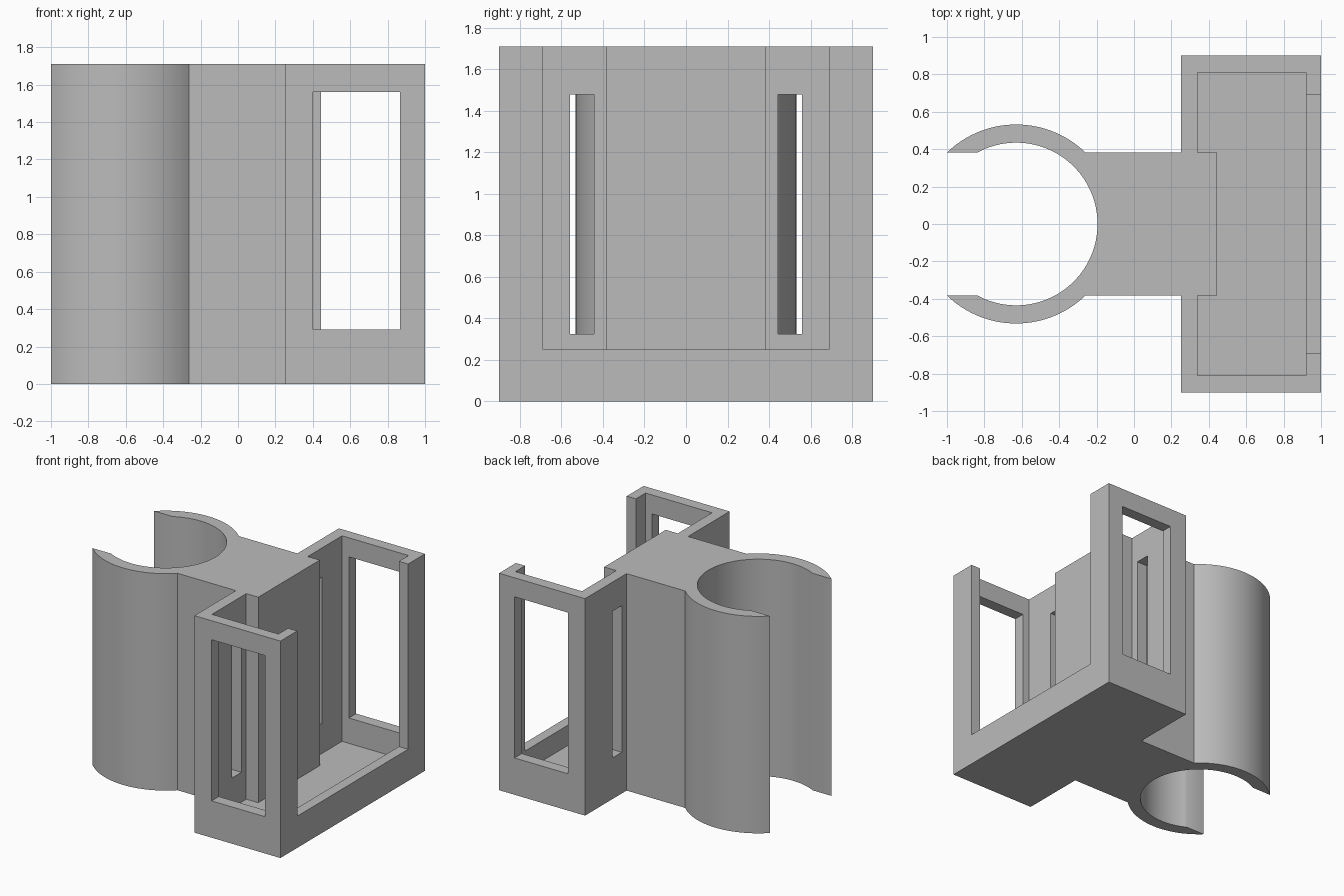
import bpy
import bmesh
from math import asin, cos, sin, pi

cube = bpy.data.objects.get("Cube")
if cube:
    bpy.data.objects.remove(cube, do_unlink=True)

HEIGHT = 1.71
NECK = 0.383                      # half width of neck, and of the clip mouth
CENTRE, OUTER, INNER = -0.63, 0.532, 0.435
FLOOR = 0.09

grey = bpy.data.materials.new("plain_grey")
grey.use_nodes = True
colour = (0.5, 0.5, 0.5, 1)
grey.diffuse_color = colour
grey.node_tree.nodes["Principled BSDF"].inputs["Base Color"].default_value = colour


def prism(name, outline, z0, z1):
    """Extrude a closed outline in the ground plane from z0 to z1."""
    bm = bmesh.new()
    face = bm.faces.new([bm.verts.new((x, y, z0)) for x, y in outline])
    top = bmesh.ops.extrude_face_region(bm, geom=[face])["geom"]
    verts = [v for v in top if isinstance(v, bmesh.types.BMVert)]
    bmesh.ops.translate(bm, verts=verts, vec=(0, 0, z1 - z0))
    bmesh.ops.recalc_face_normals(bm, faces=bm.faces)
    mesh = bpy.data.meshes.new(name)
    bm.to_mesh(mesh)
    bm.free()
    mesh.materials.append(grey)
    obj = bpy.data.objects.new(name, mesh)
    bpy.context.collection.objects.link(obj)
    return obj


def rect(x0, x1, y0, y1):
    return [(x0, y0), (x1, y0), (x1, y1), (x0, y1)]


def arc(radius, start, end, steps):
    angles = [start + (end - start) * i / steps for i in range(steps + 1)]
    return [(CENTRE + radius * cos(a), radius * sin(a)) for a in angles]


def mirrored(half):
    """Close a half outline by mirroring it across y = 0."""
    return half + [(x, -y) for x, y in reversed(half)]


# Footprint: holder tray, neck and round clip in one outline
a_out, a_in = asin(NECK / OUTER), asin(NECK / INNER)
half = [(1, 0.9), (0.25, 0.9), (0.25, NECK)]
half += arc(OUTER, a_out, pi - a_out, 32)
bore = arc(INNER, pi - a_in, a_in - pi, 80)
body = prism("clip_holder", half + bore + [(x, -y) for x, y in reversed(half)], 0, HEIGHT)

# Cutters: pocket around the central block, then the open front
pocket = mirrored([(0.92, 0.81), (0.34, 0.81), (0.34, NECK), (0.445, NECK)])
cutters = [
    prism("pocket_cutter", pocket, FLOOR, 2),
    prism("front_opening_cutter", rect(0.88, 1.1, -0.69, 0.69), 0.25, 2),
]
# Side windows and strap slots, on both sides
for side in (-1, 1):
    window = rect(0.40, 0.865, *sorted((side * 0.75, side * 1.0)))
    slot = rect(0.15, 0.37, *sorted((side * 0.443, side * 0.56)))
    cutters.append(prism("side_window_cutter", window, 0.29, 1.56))
    cutters.append(prism("strap_slot_cutter", slot, 0.325, 1.48))

bpy.context.view_layer.objects.active = body
for cutter in cutters:
    mod = body.modifiers.new("cut", "BOOLEAN")
    mod.operation = "DIFFERENCE"
    mod.solver = "EXACT"
    mod.object = cutter
    bpy.ops.object.modifier_apply(modifier=mod.name)
    bpy.data.objects.remove(cutter, do_unlink=True)

# Smooth the round clip while keeping the corners crisp
bpy.ops.object.select_all(action="DESELECT")
body.select_set(True)
bpy.ops.object.shade_smooth_by_angle(angle=pi / 6)
